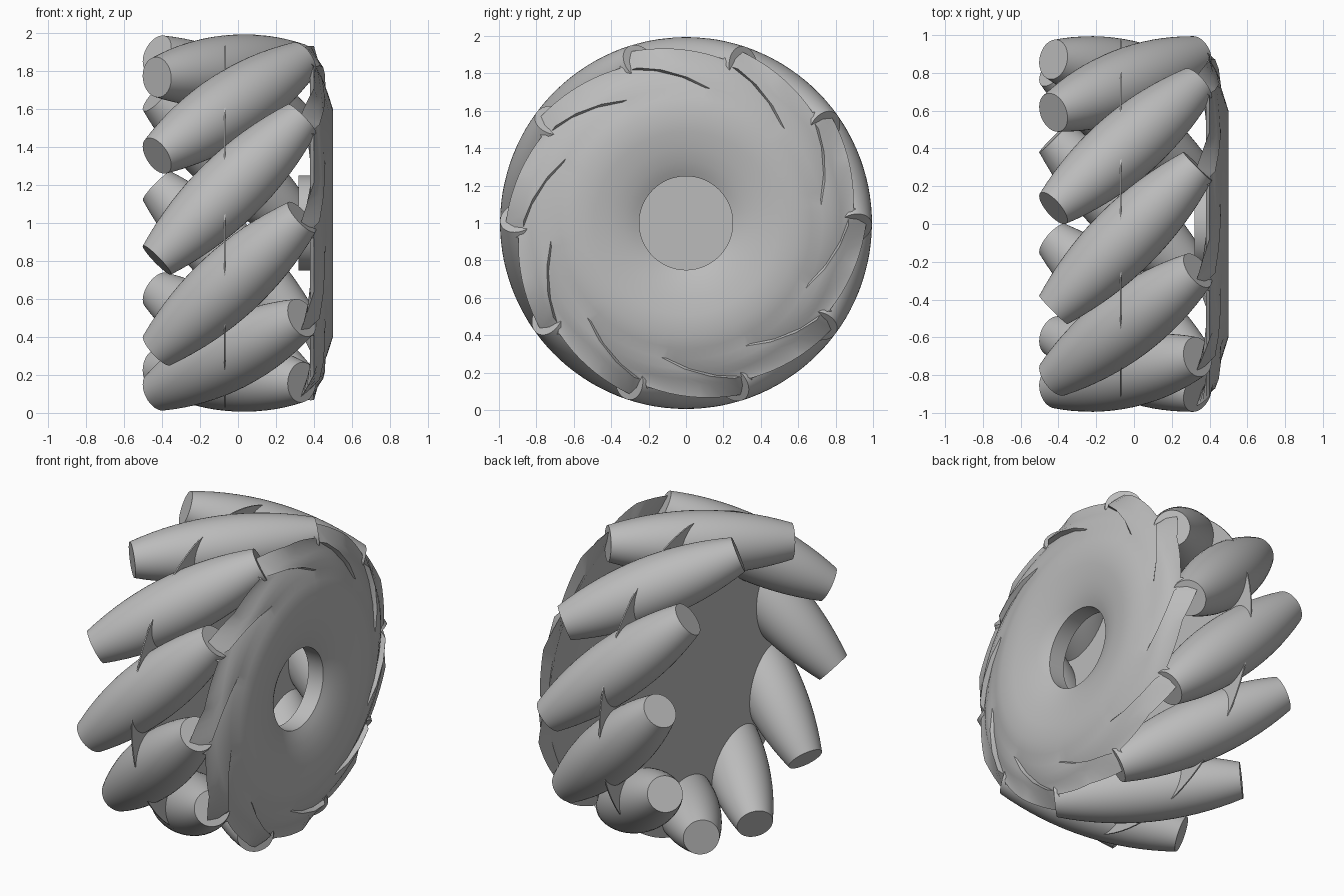
import bpy
import bmesh
from math import sin, cos, pi, radians, sqrt
from mathutils import Vector

if "Cube" in bpy.data.objects:
    bpy.data.objects.remove(bpy.data.objects["Cube"])

COUNT = 10                     # rollers round the wheel
STEP = 2 * pi / COUNT
MID = Vector((0, 0, 1))        # wheel centre

grey = bpy.data.materials.new("plain_grey")
grey.use_nodes = True
grey.diffuse_color = (0.5, 0.5, 0.5, 1)
grey.node_tree.nodes["Principled BSDF"].inputs["Base Color"].default_value = (0.5, 0.5, 0.5, 1)


def polar(r, x, a):
    """Point at radius r and depth x; the angle starts at the front and climbs."""
    return MID + Vector((x, -r * cos(a), r * sin(a)))


def skin(bm, loops, closed=False):
    """Join successive equal loops of vertices with quads."""
    pairs = list(zip(loops, loops[1:]))
    if closed:
        pairs.append((loops[-1], loops[0]))
    for lo, hi in pairs:
        for i in range(len(lo)):
            j = (i + 1) % len(lo)
            bm.faces.new((lo[i], lo[j], hi[j], hi[i]))


def finish(bm, name, angle=35):
    bmesh.ops.recalc_face_normals(bm, faces=bm.faces)
    mesh = bpy.data.meshes.new(name)
    bm.to_mesh(mesh)
    bm.free()
    mesh.materials.append(grey)
    obj = bpy.data.objects.new(name, mesh)
    bpy.context.collection.objects.link(obj)
    bpy.ops.object.select_all(action='DESELECT')
    obj.select_set(True)
    bpy.context.view_layer.objects.active = obj
    bpy.ops.object.shade_smooth_by_angle(angle=radians(angle))
    return obj


def lathe(name, profile, capped, segs=96):
    """Revolve (radius, x) points about the wheel axle."""
    bm = bmesh.new()
    loops = [[bm.verts.new(polar(r, x, 2 * pi * i / segs)) for i in range(segs)]
             for r, x in profile]
    skin(bm, loops)
    if capped:
        bm.faces.new(loops[0])
        bm.faces.new(loops[-1])
    return finish(bm, name)


# Barrel rollers, swept so that together they trace a full cylinder
FAT, ORBIT, HALF, SEGS, RINGS = 0.187, 0.807, 0.54, 48, 16
bm = bmesh.new()
loops = []
for k in range(RINGS + 1):
    s = HALF * (2 * k / RINGS - 1)
    t2 = s * s / 2
    d = sqrt(ORBIT ** 2 + t2)
    rad = (FAT + ORBIT - d) * d / sqrt(ORBIT ** 2 + t2 / 2)
    loops.append([bm.verts.new((rad * cos(2 * pi * i / SEGS), rad * sin(2 * pi * i / SEGS), s))
                  for i in range(SEGS)])
skin(bm, loops)
bm.faces.new(loops[0])
bm.faces.new(loops[-1])
first = finish(bm, "roller_1")
for n in range(COUNT):
    a = radians(12.7) + n * STEP
    roller = first
    if n:
        roller = bpy.data.objects.new(f"roller_{n + 1}", first.data)
        bpy.context.collection.objects.link(roller)
    roller.location = polar(ORBIT, -0.045, a)
    axis = Vector((1, sin(a), cos(a)))
    roller.rotation_mode = 'QUATERNION'
    roller.rotation_quaternion = axis.to_track_quat('Z', 'Y')

# Thin full disc that carries the rollers
lathe("middle_disc", [(0.972, -0.074), (0.972, -0.066)], capped=True)

# Dished hub plate with slanted vanes that hold the roller tips
# Each ring: radius, depth, sector skew, vane height
RIM = "rim"
hub_rings = [
    (0.25, 0.425, 0.87, 0), (0.28, 0.44, 0.87, 0), (0.33, 0.46, 0.87, 0),
    (0.40, 0.478, 0.87, 0), (0.49, 0.493, 0.87, 0), (0.60, 0.50, 0.87, 0),
    (0.67, 0.478, 0.87, 0), (0.73, 0.455, 0.87, 0.005), (0.78, 0.433, 0.6, 0.026),
    (0.83, 0.413, 0.33, 0.036), (0.87, 0.398, 0.1, 0.032),
    RIM,
    (0.84, 0.38, 0.1, 0), (0.78, 0.405, 0.35, 0), (0.25, 0.41, 0.87, 0)]
START = radians(-3)
COLS = [0.0, 0.08, 0.16, 0.25, 0.35, 0.45, 0.55, 0.65, 0.75, 0.85, 0.94]
bm = bmesh.new()
loops = []
for ring in hub_rings:
    loop = []
    for n in range(COUNT):
        for u in COLS:
            if ring == RIM:
                tooth = max(0, 1 - u / 0.45)
                r, x, skew = 0.97 - 0.075 * u, 0.4 - 0.085 * tooth, 0
            else:
                r, x, skew, vane = ring
                x += vane * (1 - u)
            loop.append(bm.verts.new(polar(r, x, START + STEP * (n + u + skew))))
    loops.append(loop)
skin(bm, loops, closed=True)
finish(bm, "hub_plate", 30)

# Open bore sleeve behind the hub opening
lathe("hub_bore", [(0.25, 0.42), (0.25, 0.32)], capped=False)
